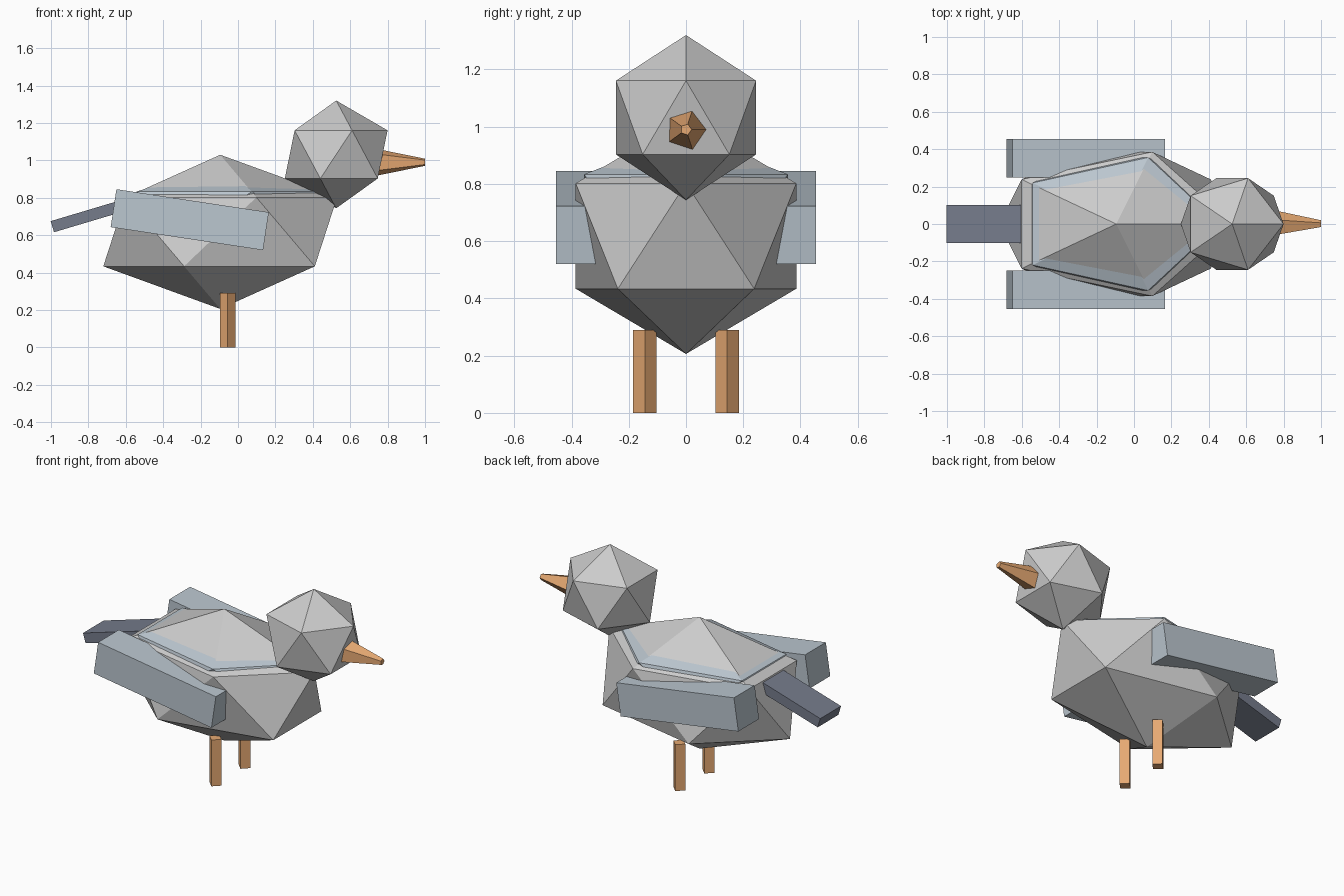
import bpy
from math import pi

if "Cube" in bpy.data.objects:
    bpy.data.objects.remove(bpy.data.objects["Cube"])


def material(name, rgb):
    m = bpy.data.materials.new(name)
    m.diffuse_color = (*rgb, 1)
    m.use_nodes = True
    m.node_tree.nodes["Principled BSDF"].inputs["Base Color"].default_value = m.diffuse_color
    return m


orange = material("orange", (0.80, 0.40, 0.17))
slate = material("slate", (0.50, 0.57, 0.63))
dark = material("dark", (0.18, 0.20, 0.26))


def finish(name, mat):
    ob = bpy.context.object
    ob.name = name
    if mat:
        ob.data.materials.append(mat)
    return ob


def ball(name, loc, radii, mat=None):
    bpy.ops.mesh.primitive_ico_sphere_add(subdivisions=1, radius=1, location=loc)
    ob = finish(name, mat)
    ob.scale = radii
    return ob


def box(name, loc, size, tilt, mat):
    bpy.ops.mesh.primitive_cube_add(size=1, location=loc, rotation=(0, tilt, 0))
    ob = finish(name, mat)
    ob.scale = size
    return ob


def cone(name, sides, r1, r2, depth, loc, tilt, mat):
    bpy.ops.mesh.primitive_cone_add(vertices=sides, radius1=r1, radius2=r2,
                                    depth=depth, location=loc, rotation=(0, tilt, 0))
    return finish(name, mat)


# body, slate back feathers just breaking its surface, and head
ball("body", (-0.095, 0, 0.618), (0.699, 0.453, 0.412))
ball("back_feathers", (-0.095, 0, 0.722), (0.617, 0.418, 0.25), slate)
ball("head", (0.525, 0, 1.032), (0.307, 0.288, 0.288))

# beak
cone("beak", 5, 0.084, 0.02, 0.30, (0.85, 0, 0.99), pi / 2, orange)

# tail
box("tail", (-0.777, 0, 0.71), (0.45, 0.205, 0.062), -0.29, dark)

# wings and legs on both sides
for side, s in (("right", -1), ("left", 1)):
    box(side + "_wing", (-0.258, s * 0.352, 0.683), (0.824, 0.205, 0.205), 0.15, slate)
    cone(side + "_leg", 4, 0.041, 0.041, 0.29, (-0.055, s * 0.144, 0.145), 0, orange)
